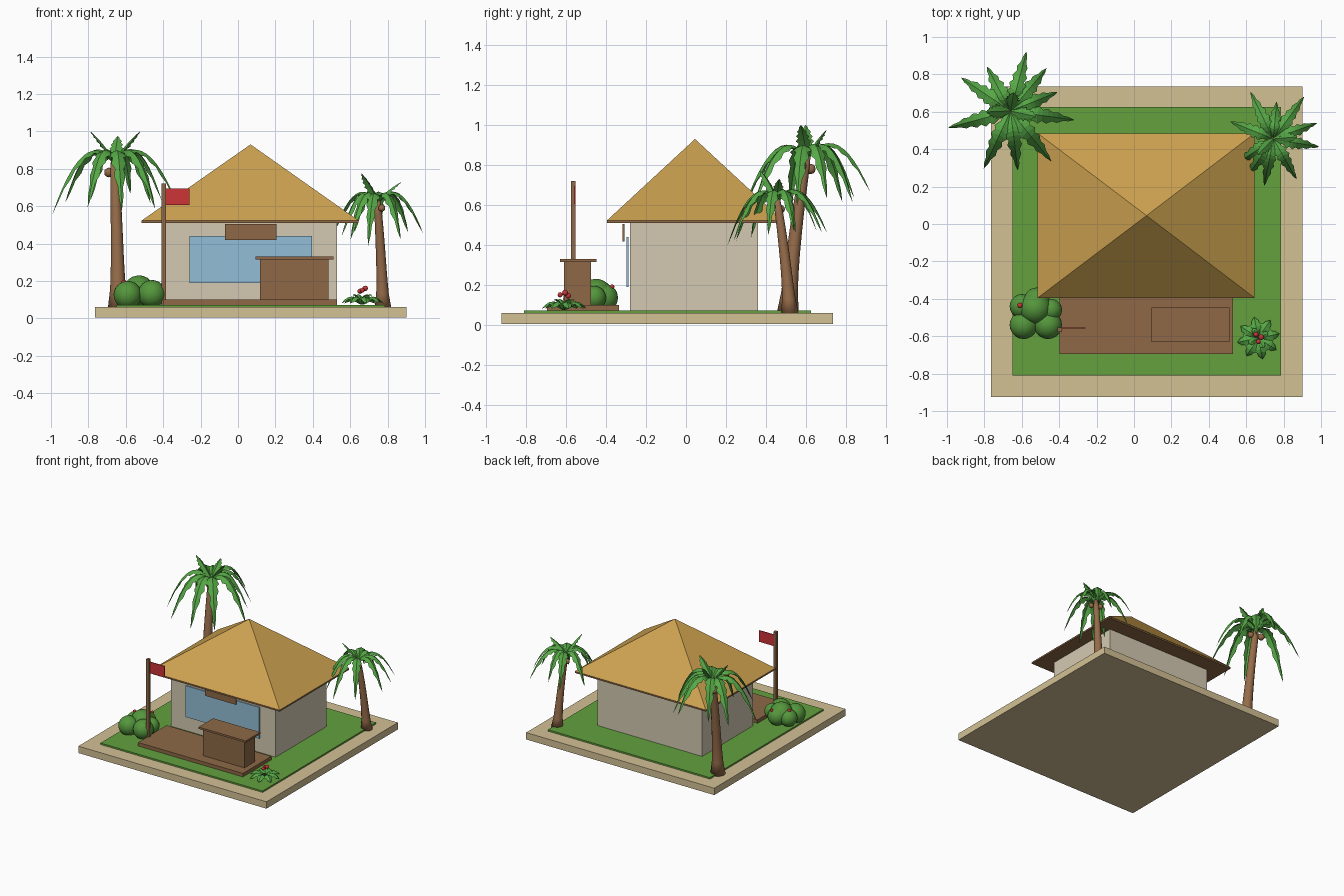
import bpy, bmesh, math
from mathutils import Vector

if "Cube" in bpy.data.objects:
    bpy.data.objects.remove(bpy.data.objects["Cube"])


def mat(name, *rgb):
    m = bpy.data.materials.new(name)
    m.diffuse_color = [((c / 255 + 0.055) / 1.055) ** 2.4 for c in rgb] + [1]
    m.use_nodes = True
    m.node_tree.nodes["Principled BSDF"].inputs["Base Color"].default_value = m.diffuse_color
    return m


SAND = mat("sand", 212, 193, 149)
GRASS = mat("grass", 99, 161, 61)
WALL = mat("plaster", 212, 202, 178)
THATCH = mat("thatch", 205, 162, 80)
WOOD = mat("wood", 142, 105, 70)
GLASS = mat("glass", 147, 190, 215)
RED = mat("red", 205, 52, 55)
LEAF = mat("palm_leaf", 86, 168, 70)
BUSH = mat("bush_green", 84, 150, 60)
BARK = mat("bark", 150, 108, 74)


def finish(bm, name, m, smooth=False):
    me = bpy.data.meshes.new(name)
    bm.to_mesh(me)
    bm.free()
    me.materials.append(m)
    ob = bpy.data.objects.new(name, me)
    bpy.context.collection.objects.link(ob)
    for p in me.polygons:
        p.use_smooth = smooth
    return ob


def box(name, m, x0, x1, y0, y1, z0, z1):
    bm = bmesh.new()
    bmesh.ops.create_cube(bm, size=1)
    for v in bm.verts:
        v.co = (x1 if v.co.x > 0 else x0, y1 if v.co.y > 0 else y0, z1 if v.co.z > 0 else z0)
    return finish(bm, name, m)


def balls(name, m, spheres, sub=3):
    bm = bmesh.new()
    for x, y, z, r in spheres:
        new = bmesh.ops.create_icosphere(bm, subdivisions=sub, radius=r)["verts"]
        bmesh.ops.translate(bm, verts=new, vec=(x, y, z))
    return finish(bm, name, m, True)


def bezier(a, b, c, t):
    return a * (1 - t) ** 2 + b * 2 * t * (1 - t) + c * t * t


def tube(name, m, a, b, c, radii, sides=12):
    """Capped tapering tube along a curve."""
    bm = bmesh.new()
    n = len(radii)
    rings = []
    for i, r in enumerate(radii):
        p = bezier(a, b, c, i / (n - 1))
        rings.append([bm.verts.new(p + Vector((r * math.cos(k * math.tau / sides),
                                               r * math.sin(k * math.tau / sides), 0)))
                      for k in range(sides)])
    for lo, hi in zip(rings, rings[1:]):
        for k in range(sides):
            j = (k + 1) % sides
            bm.faces.new((lo[k], lo[j], hi[j], hi[k]))
    bm.faces.new(rings[0][::-1])
    bm.faces.new(rings[-1])
    return finish(bm, name, m, True)


def frond(bm, root, az, reach, rise, drop, width, teeth=6):
    """Arched leaf with a ridge along the middle and toothed edges."""
    d = Vector((math.cos(az), math.sin(az), 0))
    side = Vector((-d.y, d.x, 0))
    up = Vector((0, 0, 1))
    mid, tip = root + d * reach * 0.5 + up * rise, root + d * reach + up * drop
    rows, n = [], teeth * 2
    for i in range(n + 1):
        t = i / n
        p = bezier(root, mid, tip, t)
        w = width * min(1, 0.3 + 2.5 * t) * (1 - t ** 3) * (1.0 if i % 2 else 0.68)
        tang = (bezier(root, mid, tip, min(1, t + .02)) - bezier(root, mid, tip, max(0, t - .02))).normalized()
        nrm = tang.cross(side)
        rows.append([bm.verts.new(p + side * w * s - nrm * 0.45 * w * abs(s) + tang * 0.3 * w * abs(s))
                     for s in (-1, 0, 1)])
    for a, b in zip(rows, rows[1:]):
        for k in (0, 1):
            bm.faces.new((a[k], b[k], b[k + 1], a[k + 1]))


def palm(tag, base, top, size, fronds, upright):
    base, top = Vector(base), Vector(top)
    bend = base.lerp(top, 0.5) + (base - top) * Vector((0.2, 0.2, 0))
    tube(tag + "_trunk", BARK, base, bend, top,
         [size * r for r in (.055, .042, .037, .034, .032, .03, .028, .026, .02)])
    bm = bmesh.new()
    for az, reach, drop in fronds:
        frond(bm, top - Vector((0, 0, .01)), math.radians(az), reach, .21 * size, drop, .05 * size)
    for az, reach, h in upright:
        frond(bm, top, math.radians(az), reach, h * 0.65, h, .042 * size)
    finish(bm, tag + "_leaves", LEAF)
    balls(tag + "_coconuts", BARK,
          [(top.x - .03 * size, top.y + .02, top.z - .065 * size, .026 * size),
           (top.x + .03 * size, top.y - .025, top.z - .05 * size, .024 * size)], 2)


# ground
box("sand_base", SAND, -.765, .9, -.925, .735, .005, .06)
box("lawn", GRASS, -.65, .785, -.81, .625, .055, .072)

# hut
box("walls", WALL, -.395, .53, -.28, .36, .07, .52)
box("eaves_board", WOOD, -.515, .645, -.395, .485, .51, .522)
bm = bmesh.new()
corners = [bm.verts.new(p) for p in ((-.515, -.395, .523), (.645, -.395, .523),
                                     (.645, .485, .523), (-.515, .485, .523))]
apex = bm.verts.new((.067, .045, .93))
for k in range(4):
    bm.faces.new((corners[k], corners[(k + 1) % 4], apex))
bm.faces.new(corners[::-1])
finish(bm, "thatch_roof", THATCH)
box("window", GLASS, -.258, .395, -.297, -.288, .19, .44)
box("blank_sign", WOOD, -.07, .205, -.318, -.309, .418, .505)

# deck, counter and flag
box("deck", WOOD, -.398, .53, -.695, -.335, .07, .1)
box("counter", WOOD, .118, .485, -.61, -.475, .1, .315)
box("counter_top", WOOD, .093, .51, -.63, -.447, .315, .33)
box("flagpole", WOOD, -.409, -.386, -.577, -.553, .07, .72)
box("flag", RED, -.39, -.26, -.56, -.553, .605, .695)

# palms: (heading, reach, tip height) for each leaf
palm("tall_palm", (-.64, .51, .06), (-.66, .604, .845), 1,
     [(75, .33, -.17), (50, .3, -.22), (-8, .345, -.24), (-51, .345, -.25), (-83, .32, -.26),
      (-115, .34, -.24), (195, .345, -.28), (146, .32, -.22), (118, .27, -.2), (22, .27, -.2)],
     [(182, .13, .155), (-12, .14, .155), (80, .1, .13)])
palm("short_palm", (.775, .52, .06), (.745, .455, .63), .8,
     [(116, .28, -.16), (54, .28, -.16), (-10, .25, -.17), (-60, .25, -.2), (-101, .255, -.23),
      (214, .23, -.18), (158, .25, -.16), (85, .2, -.15), (20, .25, -.15), (-125, .25, -.2)],
     [(225, .12, .145), (5, .13, .1)])

# round bush with berries
balls("bush", BUSH, [(-.53, -.45, .145, .085), (-.6, -.44, .13, .065), (-.46, -.54, .13, .075),
                     (-.59, -.54, .125, .075), (-.52, -.41, .135, .07), (-.445, -.46, .135, .06)])
balls("berries", RED, [(-.61, -.435, .192, .014), (-.5, -.37, .19, .012)], 2)

# flowering plant: low rosette of leaves with red blossoms
bm = bmesh.new()
hub = Vector((.665, -.61, .075))
for k in range(8):
    frond(bm, hub, k * math.tau / 8 + .2, .115, .08, 0.005, .045, 3)
for k in range(4):
    frond(bm, hub, k * math.tau / 4 + .5, .06, .07, .05, .025, 2)
finish(bm, "plant_leaves", LEAF)
balls("blossoms", RED, [(.652, -.59, .145, .014), (.68, -.605, .16, .015), (.665, -.63, .15, .013)], 2)
